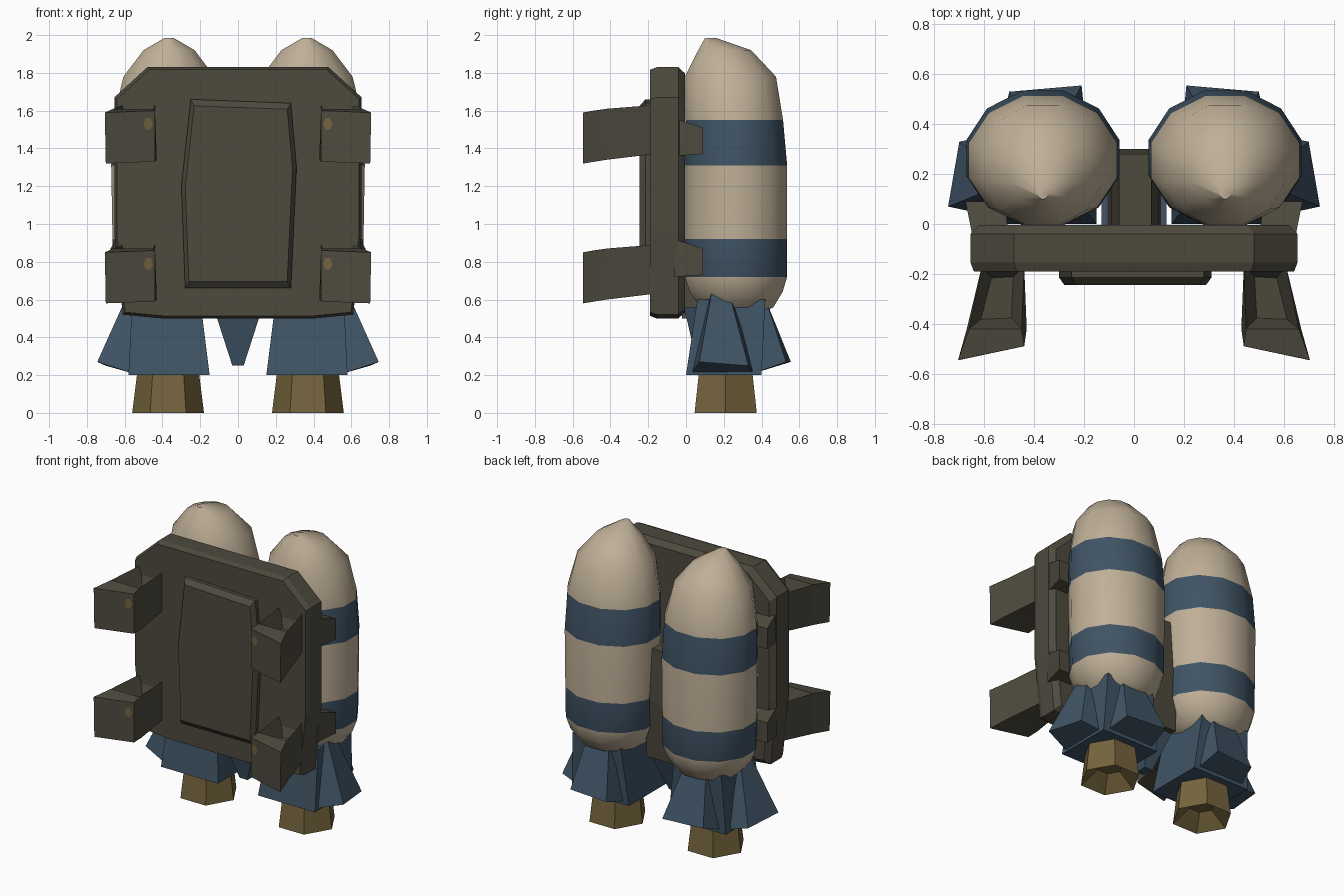
import bpy, bmesh, math
from mathutils import Vector

if "Cube" in bpy.data.objects:
    bpy.data.objects.remove(bpy.data.objects["Cube"])


def material(name, rgb):
    m = bpy.data.materials.new(name)
    m.diffuse_color = (*rgb, 1)
    m.use_nodes = True
    m.node_tree.nodes["Principled BSDF"].inputs["Base Color"].default_value = m.diffuse_color
    return m


TAN = material("tan", (0.52, 0.43, 0.31))
BLUE = material("slate blue", (0.05, 0.088, 0.13))
DARK = material("dark olive grey", (0.075, 0.068, 0.048))
GOLD = material("dull gold", (0.175, 0.125, 0.046))


def finish(name, bm, *mats):
    bmesh.ops.recalc_face_normals(bm, faces=bm.faces)
    me = bpy.data.meshes.new(name)
    bm.to_mesh(me)
    bm.free()
    ob = bpy.data.objects.new(name, me)
    bpy.context.collection.objects.link(ob)
    for m in mats:
        me.materials.append(m)
    return ob


def loft(name, rings, *mats, rule=None):
    """Skin a list of equal-length point rings and cap both ends."""
    bm = bmesh.new()
    vs = [[bm.verts.new(p) for p in r] for r in rings]
    n = len(vs[0])
    for i in range(len(vs) - 1):
        for j in range(n):
            k = (j + 1) % n
            f = bm.faces.new((vs[i][j], vs[i][k], vs[i + 1][k], vs[i + 1][j]))
            f.material_index = rule(i) if rule else 0
    bm.faces.new(vs[0])
    bm.faces.new(vs[-1])
    return finish(name, bm, *mats)


def rect(x0, x1, y0, y1, z, s=1):
    return [(s * x, y, z) for x, y in ((x0, y0), (x1, y0), (x1, y1), (x0, y1))]


def outline(points, y, scale=1.0, cz=1.17):
    return [(x * scale, y, cz + (z - cz) * scale) for x, z in points]


# back plate with chamfered corners
PLATE = [(-0.61, 0.52), (-0.4, 0.5), (0.4, 0.5), (0.61, 0.52), (0.655, 0.95),
         (0.655, 1.67), (0.48, 1.83), (-0.48, 1.83), (-0.655, 1.67), (-0.655, 0.95)]
loft("back_plate", [outline(PLATE, -0.19, 0.98), outline(PLATE, -0.155),
                    outline(PLATE, -0.04), outline(PLATE, -0.005, 0.95)], DARK)

# raised pad on the front of the plate
PAD = [(-0.28, 0.66), (0.28, 0.66), (0.31, 1.3), (0.28, 1.64), (-0.25, 1.66), (-0.30, 1.2)]
loft("front_pad", [outline(PAD, -0.17), outline(PAD, -0.215), outline(PAD, -0.245, 0.93)], DARK)

# spine between the tanks, and the wedge hanging below it
loft("spine", [rect(-0.11, 0.11, -0.02, 0.27, 0.5), rect(-0.09, 0.1, -0.02, 0.3, 0.9),
               rect(-0.06, 0.07, -0.02, 0.28, 1.25)], DARK)
loft("lower_wedge", [rect(-0.03, 0.03, 0.06, 0.14, 0.25), rect(-0.13, 0.13, -0.01, 0.25, 0.56)], BLUE)

# tank rings: height, x radius, y radius, y centre
TANK = [(0.52, 0.14, 0.13, 0.27), (0.56, 0.21, 0.2, 0.27), (0.64, 0.275, 0.255, 0.265),
        (0.72, 0.305, 0.28, 0.265), (0.92, 0.31, 0.28, 0.265), (1.31, 0.317, 0.28, 0.265),
        (1.55, 0.308, 0.268, 0.255), (1.78, 0.25, 0.25, 0.235), (1.92, 0.14, 0.145, 0.205),
        (1.985, 0.025, 0.03, 0.13)]
SEG = 12

for s, side in ((-1, "left"), (1, "right")):
    # tank with two painted bands
    rings = [[(s * 0.365 + rx * math.cos(a), cy + ry * math.sin(a), z)
              for a in (math.tau * (j + 0.5) / SEG for j in range(SEG))] for z, rx, ry, cy in TANK]
    tank = loft(side + "_tank", rings, TAN, BLUE, rule=lambda i: int(i in (3, 5)))
    for o in bpy.context.selected_objects:
        o.select_set(False)
    tank.select_set(True)
    bpy.context.view_layer.objects.active = tank
    bpy.ops.object.shade_smooth_by_angle(angle=math.radians(40))

    # flared skirt with outer, back and front fins
    loft(side + "_skirt", [rect(0.15, 0.58, 0.0, 0.4, 0.2, s), rect(0.2, 0.56, 0.06, 0.42, 0.6, s)], BLUE)
    loft(side + "_outer_fin", [
        [(s * 0.56, 0.03, 0.21), (s * 0.745, 0.07, 0.27), (s * 0.70, 0.33, 0.25), (s * 0.54, 0.36, 0.21)],
        [(s * 0.45, 0.12, 0.62), (s * 0.57, 0.14, 0.66), (s * 0.57, 0.23, 0.63), (s * 0.45, 0.27, 0.6)]], BLUE)
    loft(side + "_back_fin", [
        [(s * 0.19, 0.36, 0.21), (s * 0.54, 0.36, 0.21), (s * 0.5, 0.53, 0.27), (s * 0.21, 0.555, 0.27)],
        [(s * 0.26, 0.3, 0.6), (s * 0.48, 0.3, 0.6), (s * 0.45, 0.43, 0.58), (s * 0.28, 0.43, 0.58)]], BLUE)

    # hexagonal nozzle, hollowed from below
    nozzle = [(0.0, 0.09, 0.1), (0.0, 0.19, 0.19), (0.2, 0.165, 0.165), (0.26, 0.15, 0.15)]
    nozzle[0] = (0.09, 0.08, 0.08)
    loft(side + "_nozzle", [[(s * 0.37 + rx * math.cos(j * math.tau / 6), 0.21 + ry * math.sin(j * math.tau / 6), z)
                             for j in range(6)] for z, rx, ry in nozzle], GOLD)

    for z, level in ((0.58, "lower"), (1.32, "upper")):
        # bracket reaching forward, with a slot sunk into its top
        loft(f"{side}_{level}_bracket", [
            [(s * 0.44, -0.17, z + 0.05), (s * 0.61, -0.17, z + 0.05),
             (s * 0.61, -0.17, z + 0.31), (s * 0.44, -0.17, z + 0.31)],
            [(s * 0.43, -0.42, z + 0.02), (s * 0.67, -0.42, z + 0.02),
             (s * 0.66, -0.42, z + 0.29), (s * 0.45, -0.42, z + 0.29)],
            [(s * 0.44, -0.49, z + 0.01), (s * 0.70, -0.545, z),
             (s * 0.705, -0.545, z + 0.27), (s * 0.44, -0.49, z + 0.28)]], DARK)
        bracket = bpy.data.objects[f"{side}_{level}_bracket"]
        bm = bmesh.new()
        bm.from_mesh(bracket.data)
        top = [f for f in bm.faces if f.normal.z > 0.8 and f.calc_center_median().y < -0.2
               and f.calc_center_median().y > -0.4]
        bmesh.ops.inset_individual(bm, faces=top, thickness=0.06)
        bmesh.ops.translate(bm, verts=list({v for f in top for v in f.verts}), vec=Vector((0, 0, -0.12)))
        bm.to_mesh(bracket.data)
        bm.free()

        # small gold stud plate on the bracket's front
        stud = bmesh.new()
        ring = [stud.verts.new((s * (0.475 + 0.025 * math.cos(a)), 0, z + 0.21 + 0.035 * math.sin(a)))
                for a in (math.tau * j / 6 for j in range(6))]
        for v in ring:
            v.co.y = -0.494 - (abs(v.co.x) - 0.44) * 0.21
        stud.faces.new(ring)
        finish(f"{side}_{level}_stud", stud, GOLD)

        # clamp joining the plate to the tank
        c = z + 0.14 if level == "lower" else z + 0.04
        loft(f"{side}_{level}_clamp", [
            [(s * 0.5, -0.06, c), (s * 0.645, -0.06, c), (s * 0.645, -0.06, c + 0.2), (s * 0.5, -0.06, c + 0.2)],
            [(s * 0.52, 0.09, c + 0.01), (s * 0.675, 0.09, c + 0.01),
             (s * 0.675, 0.09, c + 0.15), (s * 0.52, 0.09, c + 0.15)]], DARK)
